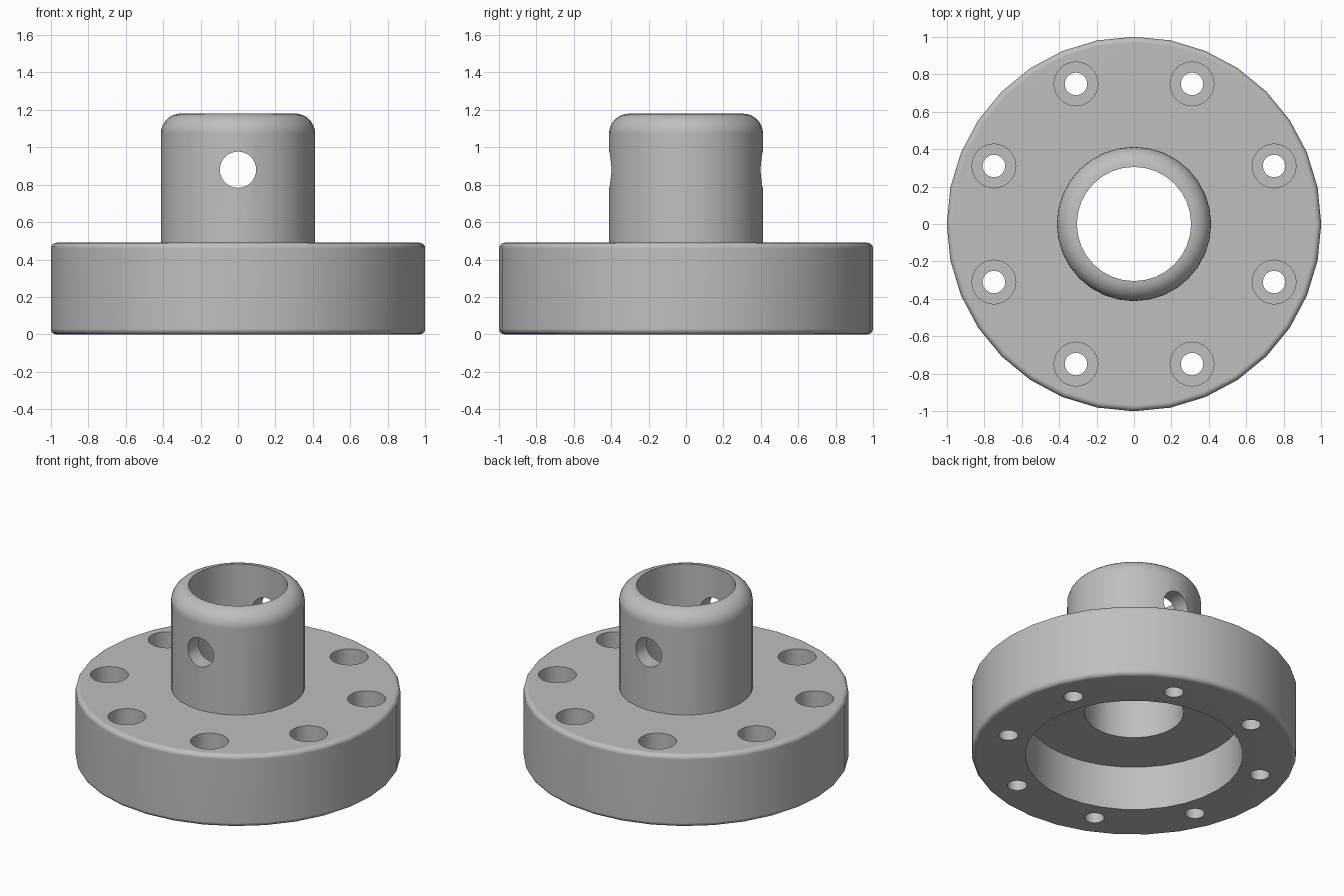
import bpy, bmesh
from math import pi, sin, cos, radians
from mathutils import Matrix, Vector

if "Cube" in bpy.data.objects:
    bpy.data.objects.remove(bpy.data.objects["Cube"], do_unlink=True)

SIDES = 32
FLANGE_TOP, HUB_TOP = 0.49, 1.18
HUB_R, BORE_R, RECESS_R, RECESS_Z = 0.412, 0.305, 0.67, 0.30
EDGE, FILLET = 0.03, 0.107
BOLT_CIRCLE, BOLT_R, BORE_HEAD_R, HEAD_DEPTH = 0.81, 0.06, 0.117, 0.2

metal = bpy.data.materials.new("grey metal")
metal.use_nodes = True
metal.diffuse_color = (0.52, 0.52, 0.52, 1)
metal.node_tree.nodes["Principled BSDF"].inputs["Base Color"].default_value = metal.diffuse_color


def arc(r, z, radius, start, end, steps):
    """Rounded corner points about (r, z), angles in degrees."""
    angles = [radians(start + (end - start) * i / steps) for i in range(steps + 1)]
    return [(r + radius * cos(a), z + radius * sin(a)) for a in angles]


def lathe(bm, profile, matrix=Matrix()):
    """Revolve a closed (radius, height) outline about z."""
    verts = [bm.verts.new((r, 0, z)) for r, z in profile]
    edges = [bm.edges.new((a, b)) for a, b in zip(verts, verts[1:] + verts[:1])
             if a.co.xy.length > 0 or b.co.xy.length > 0]
    before = set(bm.verts) - set(verts)
    bmesh.ops.spin(bm, geom=verts + edges, cent=(0, 0, 0), axis=(0, 0, 1),
                   angle=2 * pi, steps=SIDES, use_duplicate=False)
    new = [v for v in bm.verts if v not in before]
    bmesh.ops.remove_doubles(bm, verts=new, dist=0.0001)
    new = [v for v in bm.verts if v not in before]
    bmesh.ops.transform(bm, matrix=matrix, verts=new)


def finish(bm, name):
    bmesh.ops.recalc_face_normals(bm, faces=bm.faces)
    mesh = bpy.data.meshes.new(name)
    bm.to_mesh(mesh)
    bm.free()
    obj = bpy.data.objects.new(name, mesh)
    mesh.materials.append(metal)
    bpy.context.collection.objects.link(obj)
    return obj


# Flange with recessed underside, and hollow hub with rounded rim
bm = bmesh.new()
outline = [(RECESS_R, 0)]
outline += arc(1 - EDGE, EDGE, EDGE, -90, 0, 4)
outline += arc(1 - EDGE, FLANGE_TOP - EDGE, EDGE, 0, 90, 4)
outline += [(HUB_R, FLANGE_TOP)]
outline += arc(HUB_R - FILLET, HUB_TOP - FILLET, FILLET, 0, 90, 8)
outline += [(BORE_R, RECESS_Z), (RECESS_R, RECESS_Z)]
lathe(bm, outline)
body = finish(bm, "flanged_hub")

# Cutters: eight counterbored bolt holes and a cross pin hole
bm = bmesh.new()
step_z = FLANGE_TOP - HEAD_DEPTH
bolt = [(0, -0.1), (BOLT_R, -0.1), (BOLT_R, step_z), (BORE_HEAD_R, step_z),
        (BORE_HEAD_R, FLANGE_TOP + 0.1), (0, FLANGE_TOP + 0.1)]
for i in range(8):
    a = (i + 0.5) * pi / 4
    lathe(bm, bolt, Matrix.Translation(Vector((cos(a), sin(a), 0)) * BOLT_CIRCLE))
pin = [(0, -0.6), (0.097, -0.6), (0.097, 0.6), (0, 0.6)]
lathe(bm, pin, Matrix.Translation((0, 0, 0.88)) @ Matrix.Rotation(pi / 2, 4, "X"))
cutter = finish(bm, "hole_cutter")
cutter.hide_render = True

# Cut the holes, then shade with crisp flat faces
bpy.ops.object.select_all(action="DESELECT")
body.select_set(True)
bpy.context.view_layer.objects.active = body
cut = body.modifiers.new("holes", "BOOLEAN")
cut.operation = "DIFFERENCE"
cut.solver = "EXACT"
cut.object = cutter
bpy.ops.object.modifier_apply(modifier=cut.name)
bpy.data.objects.remove(cutter, do_unlink=True)
bpy.ops.object.shade_smooth_by_angle(angle=radians(30))
weighted = body.modifiers.new("flat_shading", "WEIGHTED_NORMAL")
weighted.keep_sharp = True
